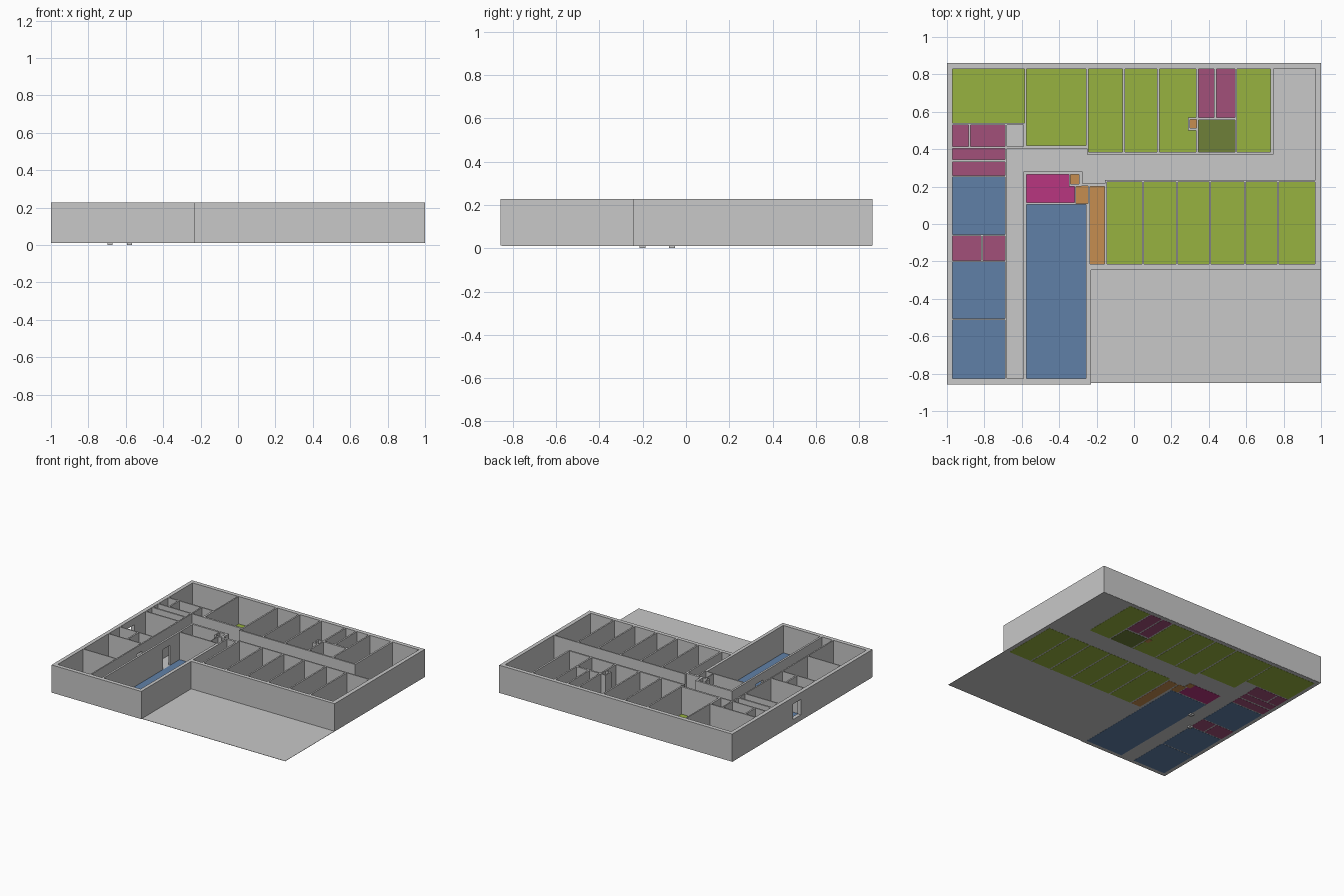
import bpy
import bmesh

if "Cube" in bpy.data.objects:
    bpy.data.objects.remove(bpy.data.objects["Cube"], do_unlink=True)

FLOOR, TOP = 0.0125, 0.227
GAP = 0.006  # half the thickness of a partition


def material(name, colour):
    mat = bpy.data.materials.new(name)
    mat.use_nodes = True
    rgba = (*colour, 1)
    mat.diffuse_color = rgba
    mat.node_tree.nodes["Principled BSDF"].inputs["Base Color"].default_value = rgba
    return mat


GREY = material("concrete grey", (0.58, 0.58, 0.58))
GREEN = material("leaf green", (0.31, 0.445, 0.05))
OLIVE = material("olive green", (0.156, 0.216, 0.04))
BLUE = material("slate blue", (0.117, 0.216, 0.39))
PINK = material("dusty pink", (0.36, 0.08, 0.195))
MAGENTA = material("magenta", (0.48, 0.037, 0.216))
ORANGE = material("ochre orange", (0.565, 0.27, 0.08))


def make_object(name, bm, mat):
    mesh = bpy.data.meshes.new(name)
    bm.to_mesh(mesh)
    bm.free()
    mesh.materials.append(mat)
    obj = bpy.data.objects.new(name, mesh)
    bpy.context.collection.objects.link(obj)
    return obj


def box(name, rect, z0, z1, mat):
    x0, y0, x1, y1 = rect
    bm = bmesh.new()
    bmesh.ops.create_cube(bm, size=1)
    for v in bm.verts:
        v.co.x = x1 if v.co.x > 0 else x0
        v.co.y = y1 if v.co.y > 0 else y0
        v.co.z = z1 if v.co.z > 0 else z0
    return make_object(name, bm, mat)


# Each region is (rectangle, bottom, top, filled); later regions override earlier ones
regions = []


def region(rect, filled=False, z0=FLOOR, z1=TOP):
    regions.append((rect, z0, z1, filled))


def room(name, mat, rect, thickness=0.004):
    region(rect)
    box(name, rect, FLOOR - thickness / 2, FLOOR + thickness / 2, mat)


def row(name, mat, walls, y0, y1):
    """Rooms side by side between partition centre lines."""
    for a, b in zip(walls, walls[1:]):
        room(name, mat, (a + GAP, y0, b - GAP, y1))


# Building footprint, an L shape
region((-1, -0.857, -0.23, 0.862), True)
region((-1, -0.245, 1, 0.862), True)

# Corridors and store cupboard
for rect in [(-0.68, -0.825, -0.59, 0.405), (-0.68, 0.28, -0.25, 0.405),
             (-0.275, 0.217, -0.155, 0.372), (-0.155, 0.235, 0.97, 0.372),
             (0.745, 0.235, 0.97, 0.83), (-0.68, 0.415, -0.59, 0.53)]:
    region(rect)

# North wing
room("north_west_room_floor", GREEN, (-0.97, 0.54, -0.585, 0.83))
room("north_hall_floor", GREEN, (-0.575, 0.42, -0.256, 0.83))
row("north_room_floor", GREEN, [-0.25, -0.055, 0.13, 0.338], 0.385, 0.83)
row("north_washroom_floor", PINK, [0.338, 0.435, 0.545], 0.57, 0.83)
row("north_service_floor", OLIVE, [0.338, 0.545], 0.385, 0.555)
row("north_end_room_floor", GREEN, [0.545, 0.737], 0.385, 0.83)

# South wing
row("south_room_floor", GREEN,
    [-0.15, 0.048, 0.23, 0.406, 0.594, 0.77, 0.974], -0.215, 0.225)
room("stair_floor", ORANGE, (-0.235, -0.215, -0.157, 0.2))

# West column of rooms
WEST, EAST = -0.976, -0.684
row("west_washroom_floor", PINK, [WEST, -0.88, EAST], 0.415, 0.53)
row("west_closet_floor", PINK, [WEST, EAST], 0.345, 0.405)
row("west_closet_floor", PINK, [WEST, EAST], 0.26, 0.332)
row("west_room_floor", BLUE, [WEST, EAST], -0.056, 0.25)
row("west_washroom_floor", PINK, [WEST, -0.812, EAST], -0.195, -0.064)
row("west_room_floor", BLUE, [WEST, EAST], -0.505, -0.203)
row("west_room_floor", BLUE, [WEST, EAST], -0.825, -0.513)

# Central rooms
room("large_room_floor", BLUE, (-0.575, -0.825, -0.257, 0.105))
room("reception_floor", MAGENTA, (-0.575, 0.115, -0.317, 0.265))
room("lobby_floor", ORANGE, (-0.31, 0.11, -0.247, 0.203))

# Service shafts with their own walls
region((-0.348, 0.2, -0.28, 0.28), True)
room("central_shaft_floor", ORANGE, (-0.34, 0.213, -0.293, 0.265), 0.006)
region((0.29, 0.5, 0.344, 0.57), True)
room("north_shaft_floor", ORANGE, (0.3, 0.512, 0.334, 0.56), 0.006)

# Window and door openings
region((-1.01, 0.02, -0.96, 0.115), z0=0.055, z1=0.175)
region((-0.6, -0.1, -0.57, -0.01), z1=0.17)
region((-0.7, -0.27, -0.67, -0.205), z1=0.17)


def build_walls():
    """Fill the footprint around the rooms, keeping only the outer faces."""
    axes = [sorted({round(r[0][i], 4) for r in regions} | {round(r[0][i + 2], 4) for r in regions})
            for i in (0, 1)]
    axes.append(sorted({r[1] for r in regions} | {r[2] for r in regions}))
    counts = [len(a) - 1 for a in axes]
    filled = set()
    for i in range(counts[0]):
        for j in range(counts[1]):
            for k in range(counts[2]):
                x, y, z = ((a[n] + a[n + 1]) / 2 for a, n in zip(axes, (i, j, k)))
                state = False
                for (x0, y0, x1, y1), z0, z1, fill in regions:
                    if x0 < x < x1 and y0 < y < y1 and z0 < z < z1:
                        state = fill
                if state:
                    filled.add((i, j, k))
    bm = bmesh.new()
    verts = {}

    def vert(key):
        if key not in verts:
            verts[key] = bm.verts.new([a[n] for a, n in zip(axes, key)])
        return verts[key]

    for cell in filled:
        for axis in range(3):
            u, v = (axis + 1) % 3, (axis + 2) % 3
            for side in (0, 1):
                neighbour = list(cell)
                neighbour[axis] += 2 * side - 1
                if tuple(neighbour) in filled:
                    continue
                corners = []
                for du, dv in ((0, 0), (1, 0), (1, 1), (0, 1)):
                    key = list(cell)
                    key[axis] += side
                    key[u] += du
                    key[v] += dv
                    corners.append(vert(tuple(key)))
                bm.faces.new(corners if side else corners[::-1])
    bmesh.ops.dissolve_limit(bm, angle_limit=0.01, verts=bm.verts[:], edges=bm.edges[:])
    bmesh.ops.triangulate(bm, faces=bm.faces[:])
    return make_object("walls", bm, GREY)


build_walls()

# Ground slab and door thresholds
box("ground_slab", (-1, -0.85, 1, 0.86), FLOOR - 0.001, FLOOR + 0.001, GREY)
for x, y in ((-0.685, -0.2), (-0.58, -0.064)):
    box("door_threshold", (x - 0.014, y - 0.014, x + 0.014, y + 0.014), 0, FLOOR, GREY)
